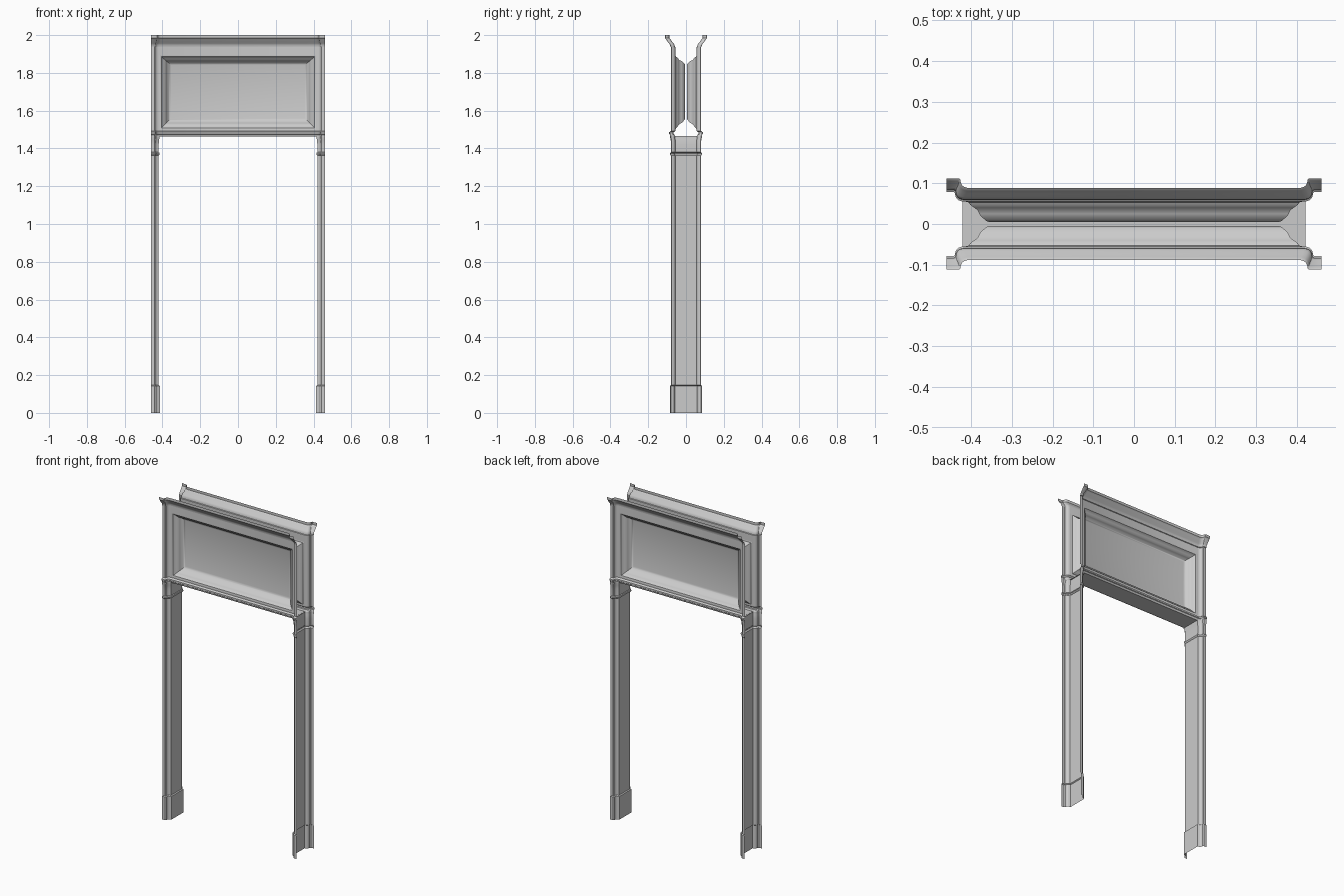
import bpy
from mathutils import Vector

if "Cube" in bpy.data.objects:
    bpy.data.objects.remove(bpy.data.objects["Cube"])


def make(name, verts, faces, axis):
    """Mesh object, smooth shaded with sharp edges, mirrored on one axis."""
    me = bpy.data.meshes.new(name)
    me.from_pydata(verts, [], faces)
    me.shade_smooth()
    me.set_sharp_from_angle(angle=0.6)
    ob = bpy.data.objects.new(name, me)
    bpy.context.collection.objects.link(ob)
    m = ob.modifiers.new("mirror", 'MIRROR')
    m.use_axis = (axis == 'x', axis == 'y', False)
    m.use_mirror_merge = False
    return ob


def loft(rings, closed=False):
    """Quads between successive point rings."""
    n = len(rings[0])
    verts = [p for r in rings for p in r]
    faces = []
    for i in range(len(rings) - 1):
        for j in range(n if closed else n - 1):
            k = (j + 1) % n
            faces.append((i * n + j, i * n + k, (i + 1) * n + k, (i + 1) * n + j))
    return verts, faces


def mitre(path, d):
    """Offset an open plan path by d to the right of its direction."""
    pts = [Vector(p) for p in path]
    nor = []
    for a, b in zip(pts, pts[1:]):
        t = (b - a).normalized()
        nor.append(Vector((t.y, -t.x)))
    out = []
    for i, p in enumerate(pts):
        a, b = nor[max(i - 1, 0)], nor[min(i, len(nor) - 1)]
        out.append(p + (a + b) * d / (1 + a.dot(b)))
    return out


def push(path, d):
    """Move the front plan path forward, widening the pilasters a little."""
    return [(x if abs(x) > 0.459 else x - (0.4 * d if x > 0 else -0.4 * d), y - d)
            for x, y in path]


def sweep(path, profile, offset):
    return loft([[(p[0], p[1], z) for p in offset(path, d)] for d, z in profile])


# Plan of the casing from the outer edge in to the jamb lining
casing = [(0.46, 0.079), (0.443, 0.079), (0.4395, 0.076), (0.438, 0.068),
          (0.435, 0.062), (0.43, 0.058), (0.42, 0.055)]
front = [(x, -y) for x, y in casing]

# Legs: plinth, shaft and capital in one sweep
leg_plan = casing + front[::-1]
leg_profile = [(0.006, 0), (0.006, 0.143), (0, 0.147), (0, 1.362), (0.004, 1.365),
               (0.006, 1.37), (0.004, 1.377), (0, 1.38), (0, 1.42),
               (0.002, 1.445), (0.005, 1.458), (0.005, 1.465)]
make("door_jamb", *sweep(leg_plan, leg_profile, mitre), 'x')

# Header bands running across the front, breaking forward at the pilasters
header_plan = [(-x, y) for x, y in front] + front[::-1]
make("lintel_moulding", *sweep(header_plan, [
    (0.002, 1.463), (0.005, 1.468), (0.006, 1.474), (0.010, 1.477), (0.010, 1.486),
    (0.004, 1.490), (0, 1.493), (0, 1.50)], push), 'y')
make("top_rail", *sweep(header_plan, [(0, 1.893), (0, 1.936)], push), 'y')
make("crown_moulding", *sweep(header_plan, [
    (0, 1.936), (0.004, 1.938), (0.005, 1.948), (0.010, 1.956), (0.019, 1.966),
    (0.026, 1.977), (0.030, 1.982), (0.033, 1.984), (0.033, 2.0)], push), 'y')

# Upper pilasters beside the panel
for side, s in (("left", -1), ("right", 1)):
    plan = [(s * x, y) for x, y in front + [(0.414, -0.055)]][::-s]
    make("upper_pilaster_" + side,
         *sweep(plan, [(0, 1.50), (0, 1.893)], lambda p, d: p), 'y')

# Recessed panel with stepped moulding
rings = []
for i, y in [(0, 0.055), (0.008, 0.053), (0.012, 0.047), (0.022, 0.040),
             (0.031, 0.033), (0.034, 0.025), (0.040, 0.017), (0.048, 0.011),
             (0.052, 0.007), (0.059, 0.005)]:
    x, lo, hi = 0.414 - i, 1.50 + i, 1.893 - 0.87 * i
    rings.append([(-x, -y, lo), (x, -y, lo), (x, -y, hi), (-x, -y, hi)])
verts, faces = loft(rings, closed=True)
n = len(verts)
make("recessed_panel", verts, faces + [(n - 4, n - 3, n - 2, n - 1)], 'y')

# Soffit over the opening
make("soffit", [(0, -0.056, 1.464), (0, 0.056, 1.464),
                (0.421, 0.056, 1.464), (0.421, -0.056, 1.464)], [(0, 1, 2, 3)], 'x')
